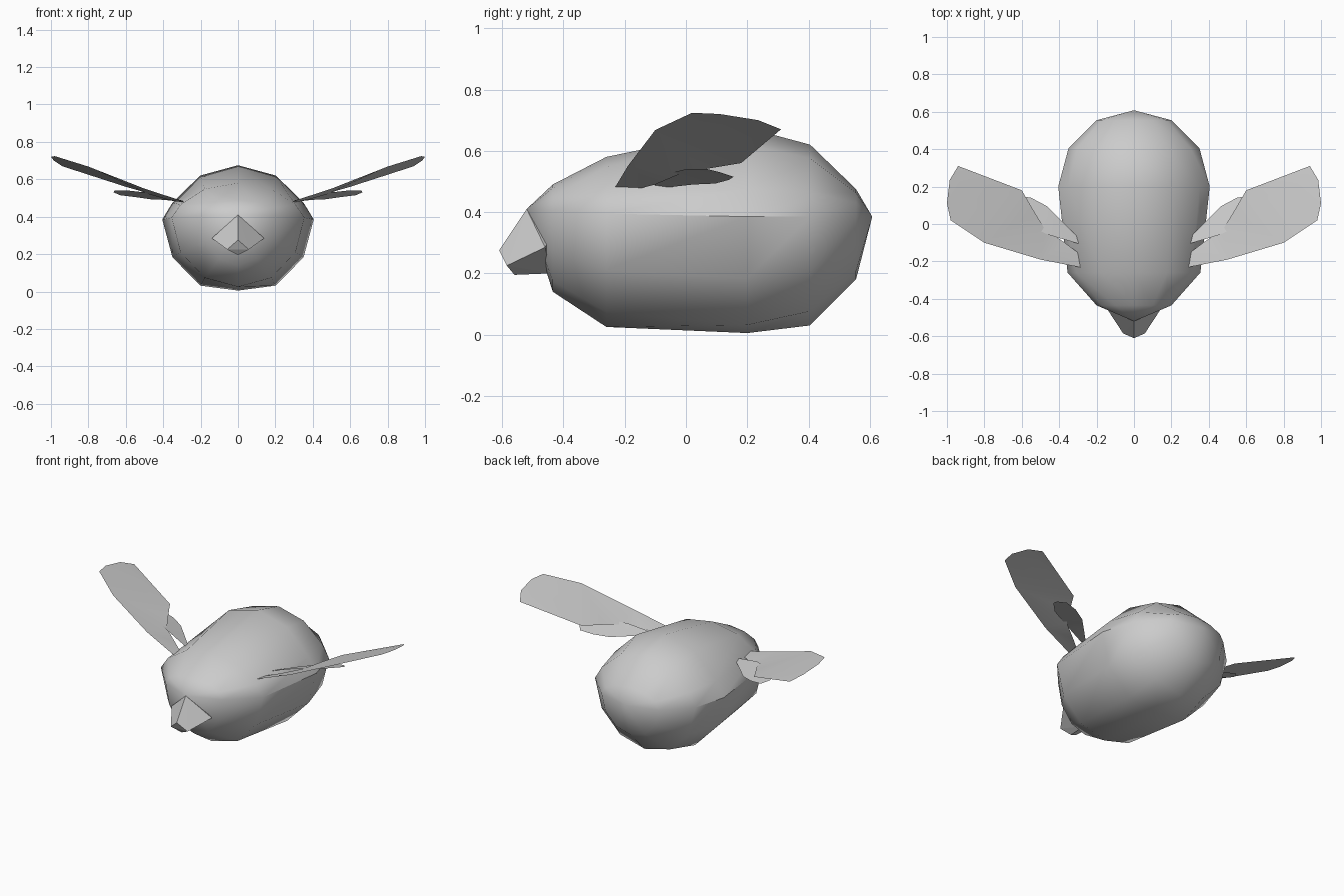
import bpy, bmesh, math

if "Cube" in bpy.data.objects:
    bpy.data.objects.remove(bpy.data.objects["Cube"])


def make_object(name, bm, smooth=False):
    bmesh.ops.recalc_face_normals(bm, faces=bm.faces)
    mesh = bpy.data.meshes.new(name)
    bm.to_mesh(mesh)
    bm.free()
    obj = bpy.data.objects.new(name, mesh)
    bpy.context.collection.objects.link(obj)
    bpy.ops.object.select_all(action='DESELECT')
    obj.select_set(True)
    bpy.context.view_layer.objects.active = obj
    if smooth:
        bpy.ops.object.shade_smooth_by_angle(angle=math.radians(40))
    return obj


# Body: twelve-sided rings along y, closed by a pole at each end
# ring = (y, half width, middle z, top z, bottom z, fractions up, fractions down)
ROUND = (0, 0.5, 0.866, 1)
rings = [
    (-0.435, 0.20, 0.405, 0.49, 0.14, ROUND, ROUND),
    (-0.26, 0.355, 0.395, 0.58, 0.025, (0, 0.38, 0.83, 1), (0, 0.5, 0.87, 1)),
    (0.20, 0.405, 0.385, 0.675, 0.005, (0, 0.31, 0.81, 1), (0, 0.53, 0.93, 1)),
    (0.405, 0.35, 0.385, 0.62, 0.03, (0, 0.34, 0.81, 1), (0, 0.5, 0.87, 1)),
    (0.555, 0.20, 0.385, 0.475, 0.18, ROUND, ROUND),
]
bm = bmesh.new()
loops = []
for y, rx, zc, top, bottom, up, down in rings:
    loop = []
    for i in range(12):
        k = i % 6
        k = min(k, 6 - k)
        z = zc + up[k] * (top - zc) if i <= 6 else zc - down[k] * (zc - bottom)
        loop.append(bm.verts.new((rx * math.cos(math.radians(30 * i)), y, z)))
    loops.append(loop)
for a, b in zip(loops, loops[1:]):
    for i in range(12):
        j = (i + 1) % 12
        bm.faces.new((a[i], a[j], b[j], b[i]))
for loop, pole in ((loops[0], (0, -0.52, 0.41)), (loops[-1], (0, 0.608, 0.385))):
    tip = bm.verts.new(pole)
    for i in range(12):
        bm.faces.new((loop[i], loop[(i + 1) % 12], tip))
make_object("body", bm, smooth=True)

# Snout: faceted wedge sunk into the front of the body
bm = bmesh.new()
for x, y, z in [(0, -0.52, 0.41), (0, -0.61, 0.275), (0, -0.56, 0.195),
                (0, -0.44, 0.20), (0, -0.42, 0.36),
                (0.14, -0.46, 0.285), (0.058, -0.585, 0.225)]:
    for s in ((1, -1) if x else (1,)):
        bm.verts.new((s * x, y, z))
bmesh.ops.convex_hull(bm, input=bm.verts)
make_object("snout", bm)

# Wings: thin single sheets, mirrored to the left side
wings = {
    "front_wing": [(0.27, -0.235, 0.475), (0.50, -0.19, 0.55), (0.80, -0.10, 0.668),
                   (0.98, 0.02, 0.724), (1.0, 0.11, 0.72), (0.985, 0.235, 0.70),
                   (0.94, 0.31, 0.67), (0.60, 0.18, 0.56), (0.53, 0.06, 0.54),
                   (0.475, -0.03, 0.52), (0.37, -0.10, 0.49), (0.29, -0.16, 0.475)],
    "rear_wing": [(0.28, -0.11, 0.482), (0.45, -0.06, 0.525), (0.59, 0.0, 0.54),
                  (0.66, 0.07, 0.54), (0.665, 0.11, 0.53), (0.63, 0.155, 0.515),
                  (0.55, 0.14, 0.505), (0.465, 0.095, 0.493), (0.395, 0.025, 0.49),
                  (0.305, -0.065, 0.48)],
}
for name, outline in wings.items():
    for side, s in (("right", 1), ("left", -1)):
        bm = bmesh.new()
        face = bm.faces.new([bm.verts.new((s * x, y, z)) for x, y, z in outline])
        bmesh.ops.triangulate(bm, faces=[face])
        make_object(f"{name}_{side}", bm, smooth=True)
